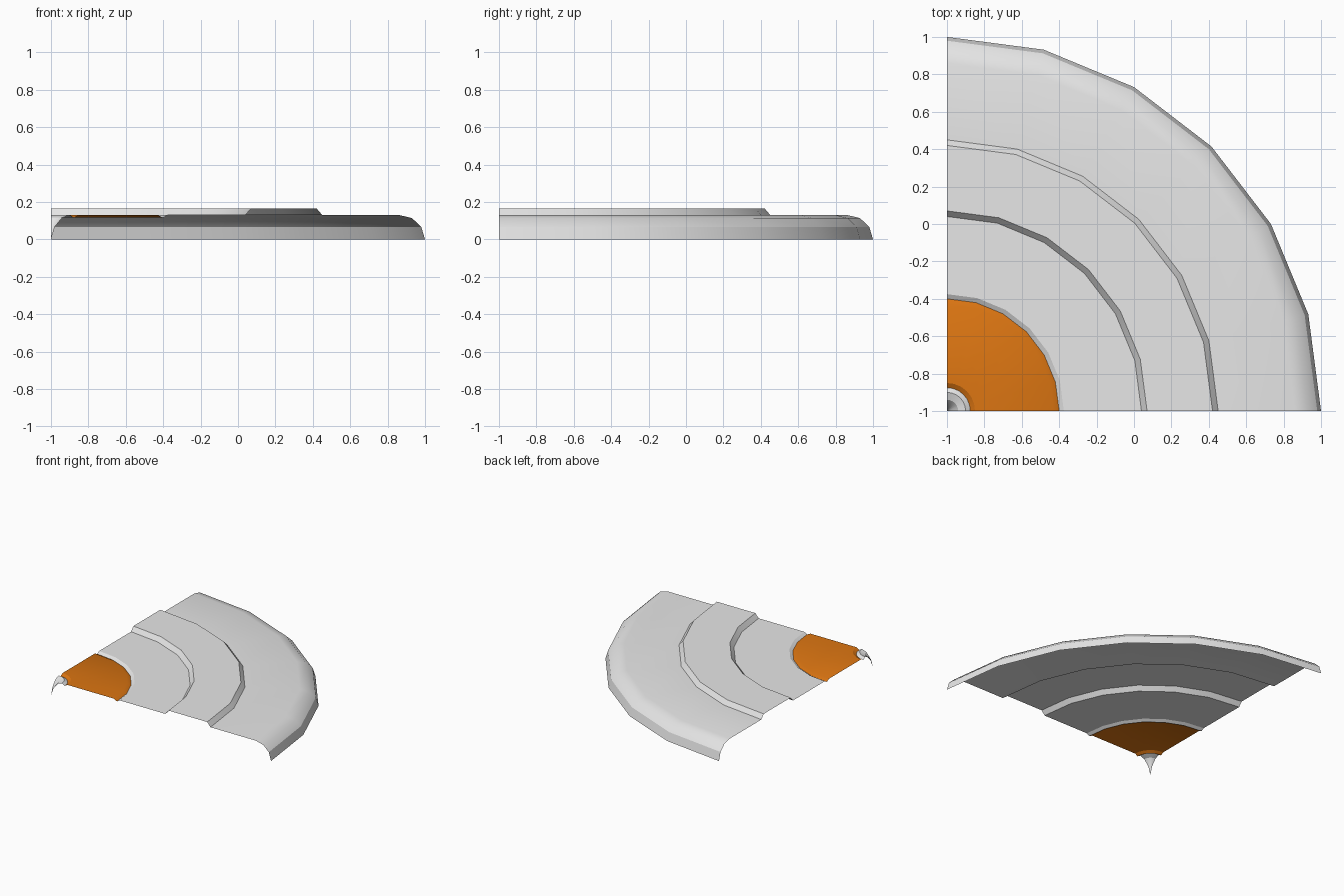
import bpy, bmesh, math

if "Cube" in bpy.data.objects:
    bpy.data.objects.remove(bpy.data.objects["Cube"])

STEPS = 6                     # 15 degree facets over a quarter turn
CENTRE = (-1.0, -1.0)         # axis of revolution, in the corner


def material(name, rgb):
    m = bpy.data.materials.new(name)
    m.diffuse_color = (*rgb, 1.0)
    m.use_nodes = True
    m.node_tree.nodes["Principled BSDF"].inputs["Base Color"].default_value = m.diffuse_color
    return m


grey = material("light grey", (0.8, 0.8, 0.8))
orange = material("orange", (0.72, 0.18, 0.006))


def quarter_turn(name, profile, mat):
    """Sweep an (r, z) profile, listed from the axis outwards, by 90 degrees."""
    bm = bmesh.new()
    rings = []
    for r, z in profile:
        count = 1 if r == 0 else STEPS + 1
        ring = []
        for i in range(count):
            a = math.pi / 2 * i / STEPS
            ring.append(bm.verts.new((CENTRE[0] + r * math.cos(a),
                                      CENTRE[1] + r * math.sin(a), z)))
        rings.append(ring)
    for inner, outer in zip(rings, rings[1:]):
        for i in range(STEPS):
            if len(inner) == 1:
                bm.faces.new((inner[0], outer[i], outer[i + 1]))
            else:
                bm.faces.new((inner[i], outer[i], outer[i + 1], inner[i + 1]))
    mesh = bpy.data.meshes.new(name)
    bm.to_mesh(mesh)
    bm.free()
    mesh.materials.append(mat)
    ob = bpy.data.objects.new(name, mesh)
    bpy.context.collection.objects.link(ob)
    bpy.ops.object.select_all(action='DESELECT')
    ob.select_set(True)
    bpy.context.view_layer.objects.active = ob
    bpy.ops.object.shade_smooth_by_angle(angle=math.radians(30))
    return ob


TOP, LOW, HIGH = 0.131, 0.116, 0.166

# Funnel at the axis, with a small lip
quarter_turn("centre_funnel", [(0, 0), (0.02, 0.067), (0.06, 0.116),
                               (0.10, TOP), (0.125, LOW)], grey)

# Orange inlay between two shallow grooves
quarter_turn("inlay", [(0.125, LOW), (0.15, TOP), (0.57, TOP), (0.60, LOW)], orange)

# Main plate with raised band and rounded rim
quarter_turn("plate", [(0.60, LOW), (0.625, TOP), (1.04, TOP), (1.07, HIGH),
                       (1.42, HIGH), (1.45, TOP), (1.86, TOP), (1.93, 0.114),
                       (1.98, 0.067), (2.0, 0)], grey)
